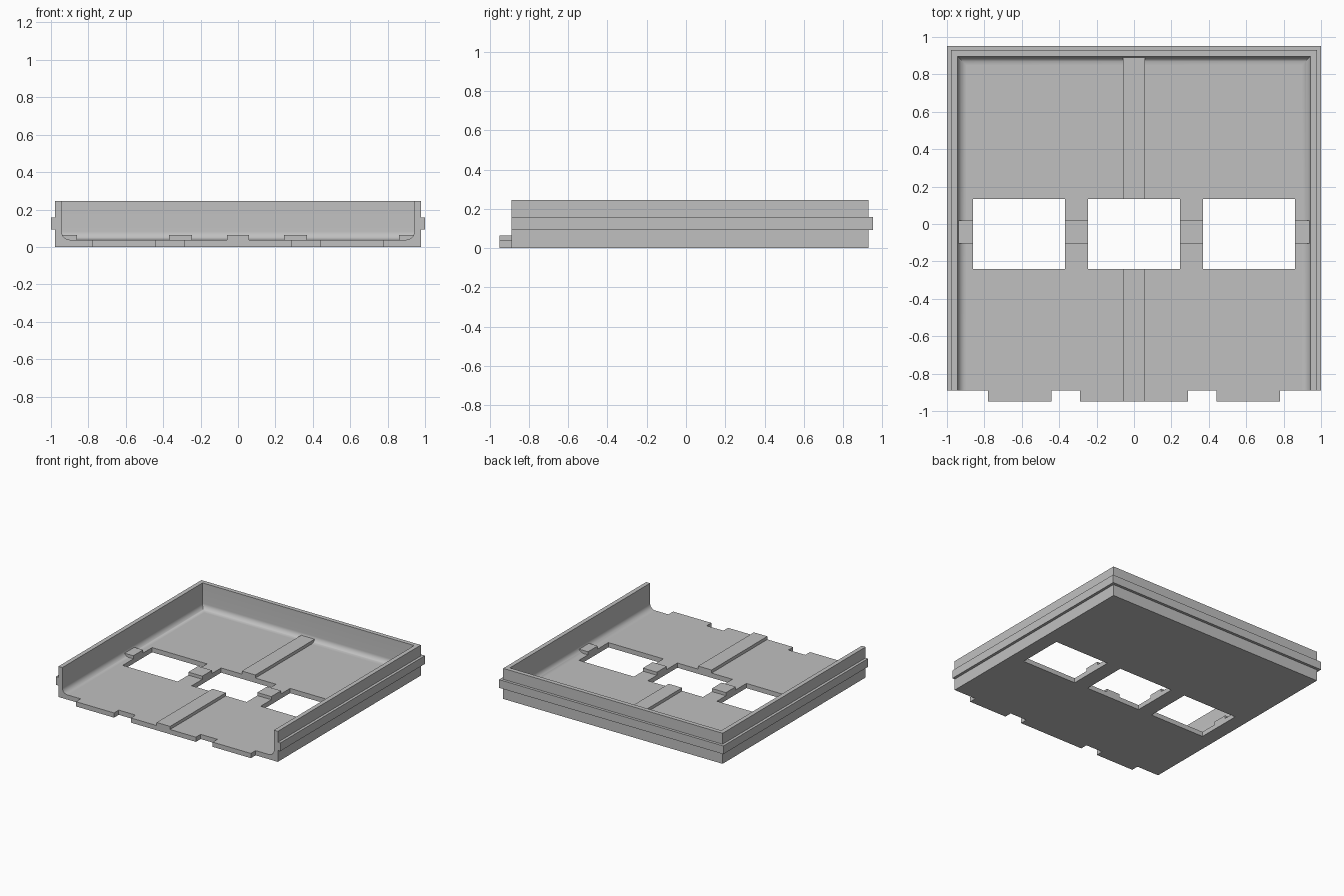
import bpy, bmesh, math

if "Cube" in bpy.data.objects:
    bpy.data.objects.remove(bpy.data.objects["Cube"], do_unlink=True)

FLOOR, RIB, TOP = 0.038, 0.063, 0.246      # heights
IN_X, IN_Y, FRONT, TAB = 0.943, 0.896, -0.89, -0.95
WALL, RAIL, FILLET = 0.035, 0.057, 0.045

grey = bpy.data.materials.new("light_grey")
grey.use_nodes = True
grey.diffuse_color = (0.53, 0.53, 0.53, 1)
grey.node_tree.nodes["Principled BSDF"].inputs["Base Color"].default_value = (0.53, 0.53, 0.53, 1)


def finish(name, bm):
    bmesh.ops.remove_doubles(bm, verts=bm.verts, dist=1e-5)
    bmesh.ops.dissolve_limit(bm, angle_limit=0.01, verts=bm.verts, edges=bm.edges)
    mesh = bpy.data.meshes.new(name)
    bm.to_mesh(mesh)
    bm.free()
    mesh.materials.append(grey)
    obj = bpy.data.objects.new(name, mesh)
    bpy.context.collection.objects.link(obj)
    bpy.ops.object.select_all(action='DESELECT')
    obj.select_set(True)
    bpy.context.view_layer.objects.active = obj
    bpy.ops.object.shade_smooth_by_angle(angle=math.radians(35))
    return obj


# Floor: stepped plate with three windows, front tabs and raised ribs
half = [0.06, 0.245, 0.29, 0.37, 0.44, 0.78, 0.86, 0.938, IN_X]
xs = [-x for x in reversed(half)] + half
ys = [TAB, FRONT, -0.24, -0.104, 0.02, 0.135, 0.89, IN_Y]


def height(i, j):
    if not (0 <= i < len(xs) - 1 and 0 <= j < len(ys) - 1):
        return 0
    x, y = abs(xs[i] + xs[i + 1]) / 2, (ys[j] + ys[j + 1]) / 2
    if y < FRONT and (0.29 < x < 0.44 or x > 0.78):
        return 0
    if -0.24 < y < 0.135 and (x < 0.245 or 0.37 < x < 0.86):
        return 0
    if x < 0.06 and y < 0.89:
        return RIB
    if -0.104 < y < 0.02 and x < 0.938:
        return RIB
    return FLOOR


bm = bmesh.new()


def quad(*points):
    bm.faces.new([bm.verts.new(p) for p in points])


for i in range(len(xs) - 1):
    for j in range(len(ys) - 1):
        h = height(i, j)
        if not h:
            continue
        a, b, c, d = xs[i], xs[i + 1], ys[j], ys[j + 1]
        quad((a, c, h), (b, c, h), (b, d, h), (a, d, h))
        quad((a, d, 0), (b, d, 0), (b, c, 0), (a, c, 0))
        sides = [((a, c), (b, c), 0, -1), ((b, c), (b, d), 1, 0),
                 ((b, d), (a, d), 0, 1), ((a, d), (a, c), -1, 0)]
        for p, q, di, dj in sides:
            # The outer edges are closed by the wall
            ni, nj = i + di, j + dj
            if nj == len(ys) - 1 or (c >= FRONT and (ni < 0 or ni == len(xs) - 1)):
                continue
            low = height(ni, nj)
            # Split risers at floor level so neighbouring edges match
            levels = [z for z in (0, FLOOR, RIB) if low <= z <= h]
            for z0, z1 in zip(levels, levels[1:]):
                quad((*p, z0), (*q, z0), (*q, z1), (*p, z1))
finish("floor_plate", bm)

# Wall: one profile (outward offset, height) swept round three sides
profile = [(0, 0), (WALL, 0), (WALL, 0.092), (RAIL, 0.092), (RAIL, 0.158),
           (WALL, 0.158), (WALL, TOP), (0, TOP)]
STEPS = 10
for k in range(STEPS + 1):
    t = math.pi / 2 * k / STEPS
    profile.append((-FILLET + FILLET * math.cos(t), FLOOR + FILLET - FILLET * math.sin(t)))
profile.append((0, FLOOR))

bm = bmesh.new()
stations = []
for sx, back in ((1, False), (1, True), (-1, True), (-1, False)):
    stations.append([bm.verts.new((sx * (IN_X + d), IN_Y + d if back else FRONT, z))
                     for d, z in profile])
for s, e in zip(stations, stations[1:]):
    # The last two strips would lie hidden against the floor
    for k in range(len(profile) - 2):
        bm.faces.new((s[k], e[k], e[k + 1], s[k + 1]))
bm.faces.new(stations[0])
bm.faces.new(stations[-1][::-1])
bmesh.ops.recalc_face_normals(bm, faces=bm.faces)
finish("wall_with_rail", bm)
